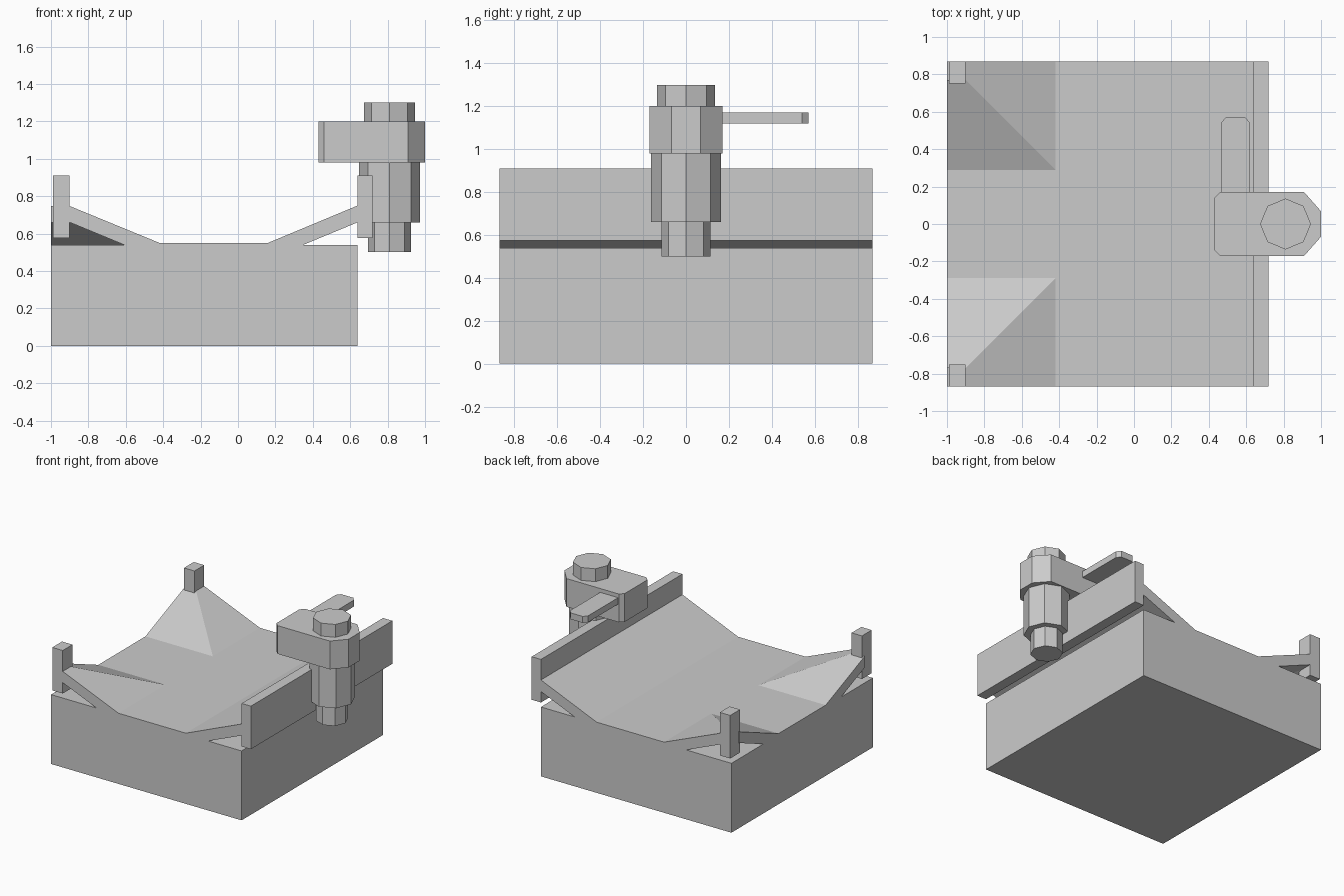
import bpy, bmesh
from math import pi, cos, sin

if "Cube" in bpy.data.objects:
    bpy.data.objects.remove(bpy.data.objects["Cube"])


def loft(name, rings, mirror=False):
    """Closed solid skinned through matching rings of points."""
    bm = bmesh.new()
    loops = [[bm.verts.new(p) for p in r] for r in rings]
    for a, b in zip(loops, loops[1:]):
        for i in range(len(a)):
            j = (i + 1) % len(a)
            bm.faces.new((a[i], a[j], b[j], b[i]))
    bm.faces.new(loops[0])
    bm.faces.new(loops[-1])
    bmesh.ops.recalc_face_normals(bm, faces=bm.faces)
    me = bpy.data.meshes.new(name)
    bm.to_mesh(me)
    bm.free()
    ob = bpy.data.objects.new(name, me)
    bpy.context.collection.objects.link(ob)
    if mirror:
        # Mirror front part to the back, around y = 0
        centre = bpy.data.objects.get("mirror_centre")
        if not centre:
            centre = bpy.data.objects.new("mirror_centre", None)
            centre.hide_render = True
            bpy.context.collection.objects.link(centre)
        mod = ob.modifiers.new("mirror", 'MIRROR')
        mod.use_axis = (False, True, False)
        mod.use_mirror_merge = False
        mod.mirror_object = centre
    return ob


def prism(name, outline, z0, z1):
    return loft(name, [[(x, y, z) for x, y in outline] for z in (z0, z1)])


def box(name, x0, x1, y0, y1, z0, z1, mirror=False):
    ring = [(x0, y0), (x1, y0), (x1, y1), (x0, y1)]
    return loft(name, [[(x, y, z) for x, y in ring] for z in (z0, z1)], mirror)


# Solid base and the flat centre strip of the deck
W = 0.87
box("base", -1, 0.64, -W, W, 0, 0.54)
box("deck_strip", -1, -0.42, -0.29, 0.29, 0.54, 0.55)

# Deck with the ramp rising to the right
deck = [(-0.42, 0.54), (0.35, 0.54), (0.64, 0.66), (0.64, 0.75), (0.16, 0.55), (-0.42, 0.55)]
loft("deck_ramp", [[(x, y, z) for x, z in deck] for y in (-W, W)])

# Corner ramps: one profile swept round a mitred corner
ramp = [(0, 0.54), (0, 0.55), (0.48, 0.747), (0.48, 0.66), (0.19, 0.54)]
loft("corner_ramp", [
    [(-0.42 - d, -W, z) for d, z in ramp],
    [(-0.42 - d, -0.29 - d, z) for d, z in ramp],
    [(-1, -0.29 - d, z) for d, z in ramp],
], mirror=True)

# Corner posts and the long side rail
box("corner_post", -0.99, -0.90, -W, -0.75, 0.575, 0.91, mirror=True)
box("side_rail", 0.64, 0.72, -W, W, 0.575, 0.91)

# Eight-sided stepped column
for name, r, z0, z1 in (("column_foot", 0.115, 0.50, 0.66),
                        ("column_body", 0.163, 0.66, 0.98),
                        ("column_cap", 0.136, 1.20, 1.30)):
    prism(name, [(0.81 + r * cos(i * pi / 4), r * sin(i * pi / 4)) for i in range(8)], z0, z1)

# Head block with cut corners
half = [(0.43, 0.14), (0.46, 0.17), (0.91, 0.17), (1.0, 0.068)]
prism("head_block", half + [(x, -y) for x, y in reversed(half)], 0.98, 1.20)

# Side handle
prism("handle", [(0.465, 0.15), (0.62, 0.15), (0.62, 0.54), (0.595, 0.57), (0.49, 0.57), (0.465, 0.54)],
      1.12, 1.17)
